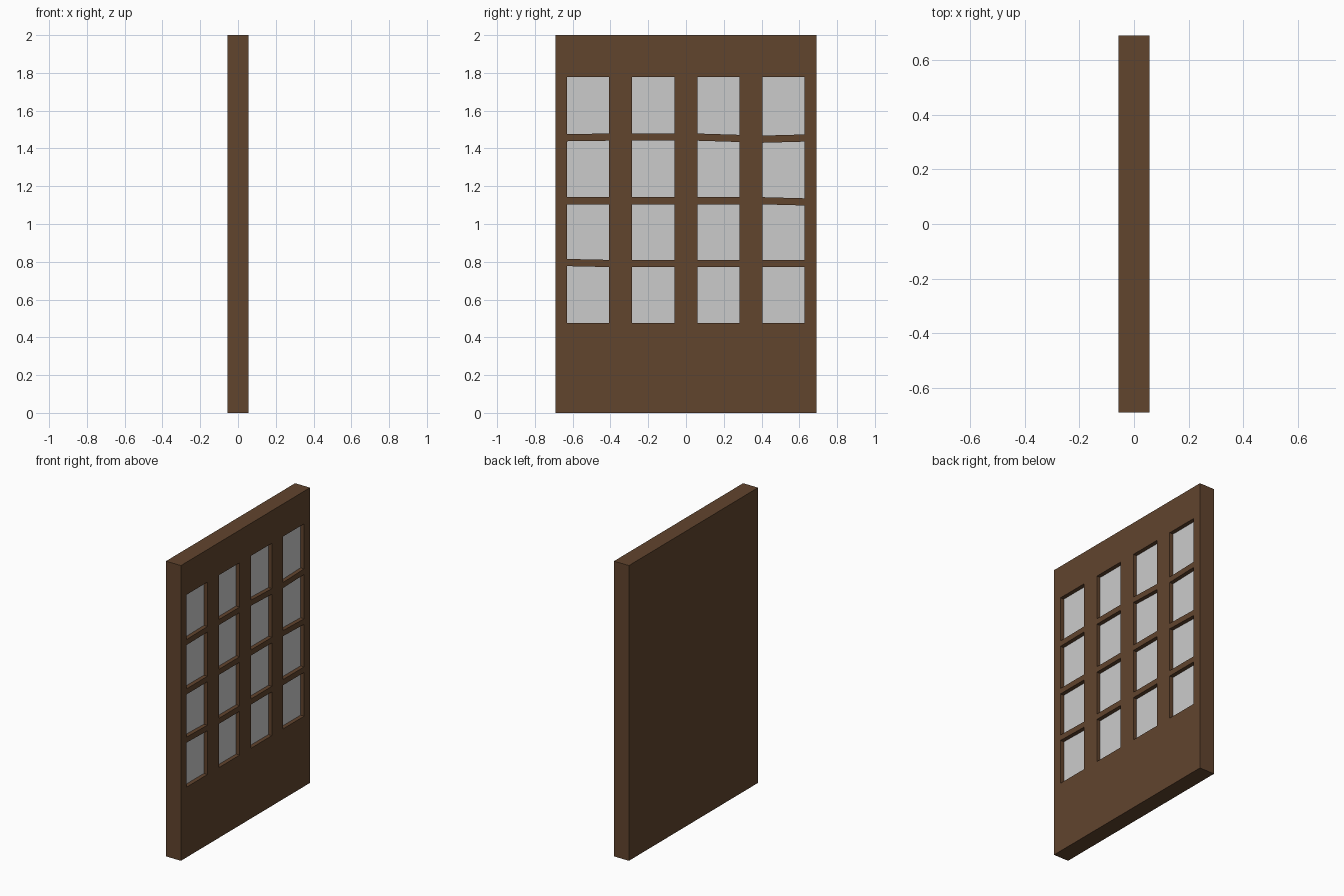
import bpy, bmesh

if "Cube" in bpy.data.objects:
    bpy.data.objects.remove(bpy.data.objects["Cube"])

HX, HY, H = 0.056, 0.691, 2.0      # half thickness, half width, height
FLOOR = HX - 0.027                 # depth at which the panes sit
COLS = [(-0.63, -0.407), (-0.285, -0.062), (0.06, 0.283), (0.404, 0.628)]
SILL, HEAD = 0.476, 1.779
BARS, HALF_BAR = [0.791, 1.123, 1.46], 0.019
# slightly crooked glazing bars: (column, bar) -> left and right height offsets
TILT = {(0, 0): (0.005, 0.0), (0, 2): (-0.003, 0.0), (2, 2): (0.0, -0.007),
        (3, 2): (-0.011, -0.005), (3, 1): (0.0, -0.006)}


def material(name, colour):
    m = bpy.data.materials.new(name)
    m.diffuse_color = (*colour, 1)
    m.use_nodes = True
    m.node_tree.nodes["Principled BSDF"].inputs["Base Color"].default_value = m.diffuse_color
    return m


def finish(bm, name, mat=None):
    me = bpy.data.meshes.new(name)
    bm.to_mesh(me)
    bm.free()
    ob = bpy.data.objects.new(name, me)
    bpy.context.collection.objects.link(ob)
    if mat:
        me.materials.append(mat)


# grid lines of the panelled front
ys = [-HY] + [y for c in COLS for y in c] + [HY]
zs = [0, SILL] + [b + s for b in BARS for s in (-HALF_BAR, HALF_BAR)] + [HEAD, H]


def height(i, j):
    z = zs[j]
    if 1 <= i <= 8 and 2 <= j <= 7:
        z += TILT.get(((i - 1) // 2, (j - 2) // 2), (0, 0))[(i - 1) % 2]
    return z


body, glass = bmesh.new(), bmesh.new()
n, m = len(ys), len(zs)
front = [[body.verts.new((HX, ys[i], height(i, j))) for j in range(m)] for i in range(n)]

# front face, with a recess and a pane in every opening
for i in range(n - 1):
    for j in range(m - 1):
        ring = [front[i][j], front[i + 1][j], front[i + 1][j + 1], front[i][j + 1]]
        if i % 2 and j % 2:
            inner = [body.verts.new((FLOOR, v.co.y, v.co.z)) for v in ring]
            for k in range(4):
                q = (k + 1) % 4
                body.faces.new((ring[k], ring[q], inner[q], inner[k]))
            glass.faces.new([glass.verts.new(v.co) for v in inner])
        else:
            body.faces.new(ring)

# plain back and four edges
b00, b10, b11, b01 = [body.verts.new((-HX, y, z))
                      for y, z in ((-HY, 0), (HY, 0), (HY, H), (-HY, H))]
body.faces.new((b00, b01, b11, b10))
body.faces.new([b00, b10] + [front[i][0] for i in reversed(range(n))])
body.faces.new([b11, b01] + [front[i][-1] for i in range(n)])
body.faces.new([b01, b00] + front[0])
body.faces.new([b10, b11] + front[-1][::-1])

finish(body, "door_body", material("dark_wood", (0.12, 0.058, 0.027)))
finish(glass, "window_panes")
